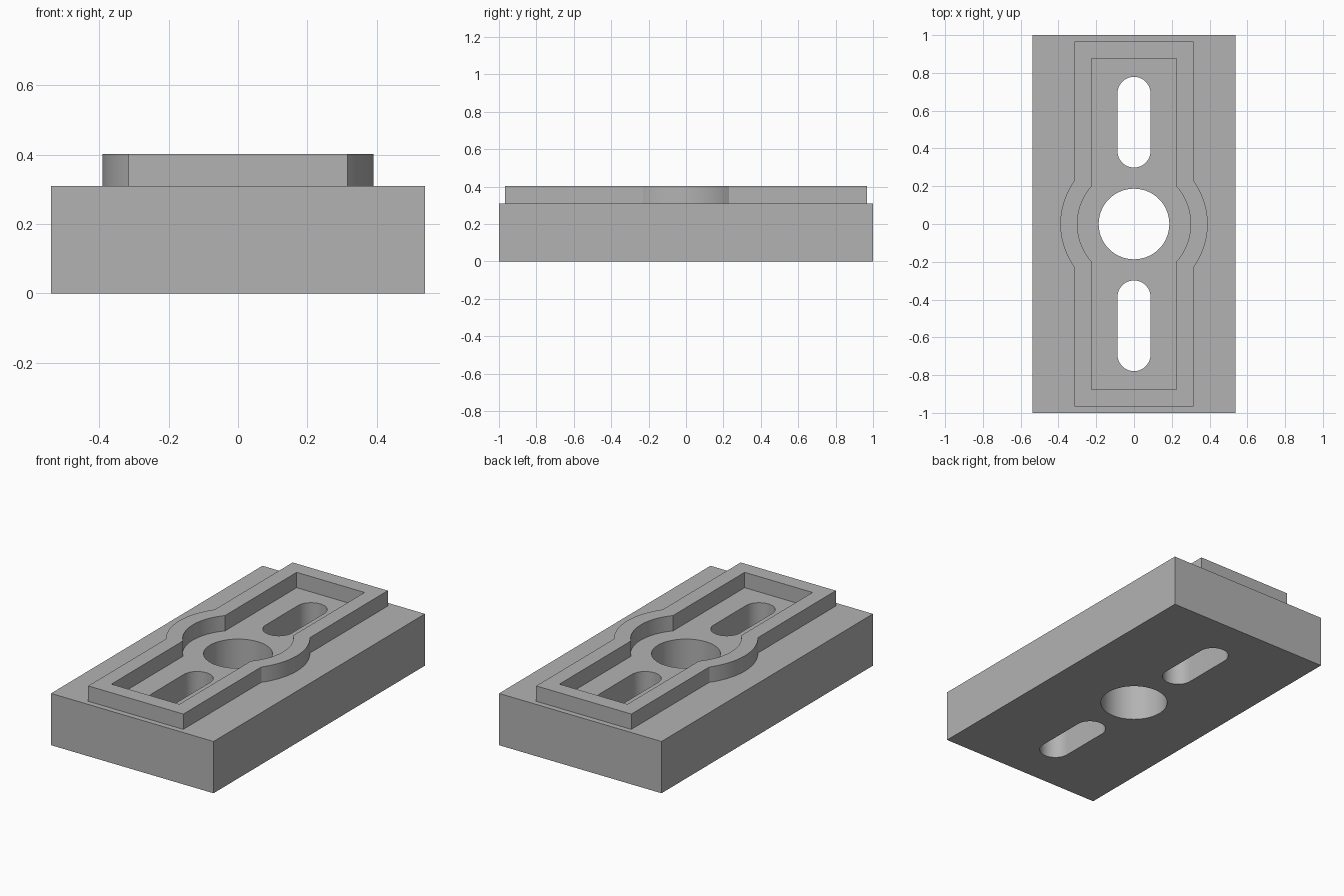
import bpy
import bmesh
from math import acos, cos, pi, sin

cube = bpy.data.objects.get("Cube")
if cube:
    bpy.data.objects.remove(cube, do_unlink=True)

grey = bpy.data.materials.new("plain grey")
grey.use_nodes = True
grey.diffuse_color = (0.45, 0.45, 0.45, 1)
grey.node_tree.nodes["Principled BSDF"].inputs["Base Color"].default_value = grey.diffuse_color


def arc(cx, cy, radius, start, end, steps):
    """Points along an arc, both ends included."""
    return [(cx + radius * cos(start + (end - start) * i / steps),
             cy + radius * sin(start + (end - start) * i / steps))
            for i in range(steps + 1)]


def rectangle(x, y):
    return [(x, -y), (x, y), (-x, y), (-x, -y)]


def circle(radius):
    return arc(0, 0, radius, 0, 2 * pi, 64)[:-1]


def slot(cy, half_length, radius):
    straight = half_length - radius
    return (arc(0, cy + straight, radius, 0, pi, 24)
            + arc(0, cy - straight, radius, pi, 2 * pi, 24))


def bulged_rectangle(x, y, radius):
    """Rectangle merged with a wider circle at its middle."""
    a = acos(x / radius)
    return ([(x, -y)] + arc(0, 0, radius, -a, a, 24) + [(x, y), (-x, y)]
            + arc(0, 0, radius, pi - a, pi + a, 24) + [(-x, -y)])


def plate(name, loops, bottom, top):
    """Fill the first loop, leaving the others as holes, and extrude it up."""
    bm = bmesh.new()
    edges = []
    for loop in loops:
        verts = [bm.verts.new((x, y, bottom)) for x, y in loop]
        edges += [bm.edges.new((v, verts[i - 1])) for i, v in enumerate(verts)]
    bmesh.ops.triangle_fill(bm, edges=edges, use_beauty=True, normal=(0, 0, 1))
    extruded = bmesh.ops.extrude_face_region(bm, geom=bm.faces[:], use_keep_orig=True)
    verts = [g for g in extruded["geom"] if isinstance(g, bmesh.types.BMVert)]
    bmesh.ops.translate(bm, verts=verts, vec=(0, 0, top - bottom))
    bmesh.ops.recalc_face_normals(bm, faces=bm.faces[:])
    mesh = bpy.data.meshes.new(name)
    bm.to_mesh(mesh)
    bm.free()
    mesh.materials.append(grey)
    obj = bpy.data.objects.new(name, mesh)
    bpy.context.collection.objects.link(obj)
    bpy.ops.object.select_all(action="DESELECT")
    obj.select_set(True)
    bpy.context.view_layer.objects.active = obj
    bpy.ops.object.shade_smooth_by_angle(angle=pi / 6)
    return obj


# Thick block with a round bore and two slots through it
plate("base_block",
      [rectangle(0.538, 1), circle(0.187), slot(0.539, 0.24, 0.0875), slot(-0.539, 0.24, 0.0875)],
      0, 0.31)

# Raised rim that follows the bore and frames the slots
plate("raised_rim",
      [bulged_rectangle(0.315, 0.967, 0.39), bulged_rectangle(0.225, 0.876, 0.3)],
      0.31, 0.402)
